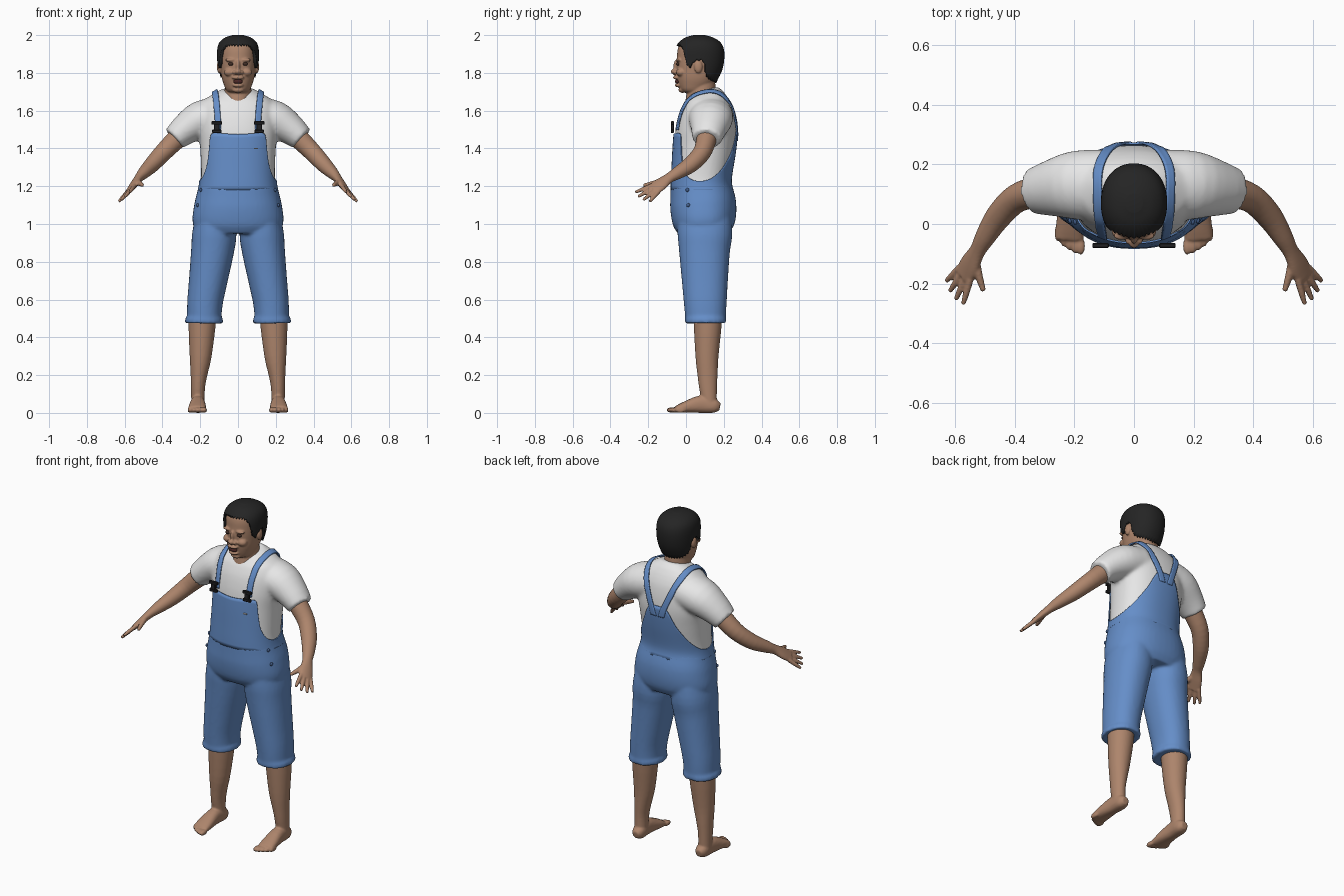
import bpy
import bmesh
import math
from mathutils import Vector, Matrix

default = bpy.data.objects.get("Cube")
if default:
    bpy.data.objects.remove(default, do_unlink=True)


def material(name, colour):
    mat = bpy.data.materials.new(name)
    mat.use_nodes = True
    mat.diffuse_color = (*colour, 1)
    mat.node_tree.nodes["Principled BSDF"].inputs["Base Color"].default_value = (*colour, 1)
    return mat


SKIN = material("skin", (.42, .235, .15))
DENIM = material("denim blue", (.13, .27, .58))
SHIRT = material("shirt white", (.8, .8, .8))
HAIR = material("hair black", (.018, .018, .018))
BUCKLE = material("buckle black", (.015, .015, .017))
EYE = material("eye brown", (.05, .025, .018))
MOUTH = material("mouth dark red", (.07, .02, .018))
BUTTON = material("button blue", (.06, .12, .27))


# ---- helpers ----
def look(rows, t):
    """Smooth lookup in rows keyed by their first column."""
    n = len(rows)
    i = 0
    while i < n - 2 and t > rows[i + 1][0]:
        i += 1
    p, q = rows[i], rows[i + 1]
    before, after = rows[max(i - 1, 0)], rows[min(i + 2, n - 1)]
    h = q[0] - p[0]
    s = min(max((t - p[0]) / h, 0), 1)
    out = []
    for k in range(1, len(p)):
        m0 = (q[k] - before[k]) / (q[0] - before[0]) * h
        m1 = (after[k] - p[k]) / (after[0] - p[0]) * h
        d = q[k] - p[k]
        out.append(p[k] + s * (m0 + s * (3 * d - 2 * m0 - m1 + s * (m0 + m1 - 2 * d))))
    return out


def sample(path, count):
    rows = [(i, *p) for i, p in enumerate(path)]
    return [look(rows, (len(path) - 1) * i / (count - 1)) for i in range(count)]


def power(v, e):
    return math.copysign(abs(v) ** e, v)


def tube(bm, stations, ref, e=1.0, sides=(1,), seg=32):
    """Capped loft through (x, y, z, a, b) stations, repeated for each side."""
    ref = Vector(ref)
    pts = [Vector(s[:3]) for s in stations]
    for side in sides:
        rings = []
        for i, s in enumerate(stations):
            t = (pts[min(i + 1, len(pts) - 1)] - pts[max(i - 1, 0)]).normalized()
            u = (ref - t * ref.dot(t)).normalized()
            v = t.cross(u)
            ring = []
            for j in range(seg):
                w = math.tau * j / seg
                p = pts[i] + u * s[3] * power(math.cos(w), e) + v * s[4] * power(math.sin(w), e)
                ring.append(bm.verts.new((p.x * side, p.y, p.z)))
            rings.append(ring)
        for r, q in zip(rings, rings[1:]):
            for j in range(seg):
                k = (j + 1) % seg
                bm.faces.new((r[j], r[k], q[k], q[j]))
        bm.faces.new(rings[0])
        bm.faces.new(rings[-1])


def ball(bm, centre, radii, sides=(1,)):
    for side in sides:
        c = Vector((centre[0] * side, centre[1], centre[2]))
        bmesh.ops.create_uvsphere(bm, u_segments=20, v_segments=12, radius=1,
                                  matrix=Matrix.Translation(c) @ Matrix.Diagonal((*radii, 1)))


def box(bm, centre, size):
    bmesh.ops.create_cube(bm, size=1, matrix=Matrix.Translation(centre) @ Matrix.Diagonal((*size, 1)))


def finish(bm, name, mat, voxel=0, relax=4, smooth=True):
    bmesh.ops.recalc_face_normals(bm, faces=bm.faces[:])
    mesh = bpy.data.meshes.new(name)
    bm.to_mesh(mesh)
    bm.free()
    mesh.materials.append(mat)
    for poly in mesh.polygons:
        poly.use_smooth = smooth
    obj = bpy.data.objects.new(name, mesh)
    bpy.context.collection.objects.link(obj)
    if voxel:
        rem = obj.modifiers.new("blend", 'REMESH')
        rem.mode, rem.voxel_size, rem.use_smooth_shade = 'VOXEL', voxel, True
        rel = obj.modifiers.new("relax", 'SMOOTH')
        rel.factor, rel.iterations = .5, relax
    return obj


def cloth(obj, target, mode, offset, thick):
    wrap = obj.modifiers.new("drape", 'SHRINKWRAP')
    wrap.target, wrap.wrap_mode, wrap.offset = target, mode, offset
    sol = obj.modifiers.new("thickness", 'SOLIDIFY')
    sol.thickness, sol.offset = thick, 0


def stack(table, low, high, count, off=0):
    """Stations from a (z, half width, front y, back y) table."""
    out = []
    for i in range(count):
        z = low + (high - low) * i / (count - 1)
        a, f, b = look(table, z)
        out.append((0, (f + b) / 2, z, a + off, (b - f) / 2 + off))
    return out


def on_body(table, z, phi, off, e):
    """Point at angle phi from the front."""
    a, f, b = look(table, z)
    return Vector(((a + off) * power(math.sin(phi), e),
                   (f + b) / 2 - ((b - f) / 2 + off) * power(math.cos(phi), e), z))


def shell(table, edge, top, cols, rows, off, e, jag=0, close=False):
    """Open sheet round a body between an angle-driven edge and a level."""
    bm = bmesh.new()
    grid = []
    for i in range(rows):
        s = i / (rows - 1)
        s = 1 - (1 - s) ** 2 if close else s
        ring = []
        for j in range(cols):
            phi = math.tau * j / cols
            deg = math.degrees(min(phi, math.tau - phi))
            z0 = look(edge, deg)[0] + jag * (1 if j % 2 else -1)
            ring.append(bm.verts.new(on_body(table, z0 + (top - z0) * s, phi, off, e)))
        grid.append(ring)
    for r, q in zip(grid, grid[1:]):
        for j in range(cols):
            k = (j + 1) % cols
            bm.faces.new((r[j], r[k], q[k], q[j]))
    if close:
        bm.faces.new(grid[-1])
    return bm


BOTH = (1, -1)
X, Y = (1, 0, 0), (0, 1, 0)
TORSO = [(.95, .2, -.035, .23), (1, .235, -.065, .255), (1.1, .228, -.08, .262),
         (1.2, .205, -.078, .24), (1.26, .2, -.075, .24), (1.4, .205, -.068, .262),
         (1.5, .215, -.058, .27), (1.6, .21, -.035, .255), (1.66, .18, -.012, .225),
         (1.69, .13, .005, .2), (1.71, .09, .02, .175)]

# ---- shirt: trunk and sleeves blended together ----
bm = bmesh.new()
tube(bm, stack(TORSO, 1.14, 1.71, 24, -.005), X, .88, seg=48)
sleeve = [(.1, .13, 1.575, .12, .1), (.2, .13, 1.55, .115, .1),
          (.28, .12, 1.5, .094, .082), (.338, .11, 1.45, .077, .066)]
tube(bm, sample(sleeve, 10), Y, sides=BOTH)
shirt = finish(bm, "shirt", SHIRT, .01, 6)

# ---- trousers: hips, legs and rolled hems ----
bm = bmesh.new()
tube(bm, stack(TORSO, .955, 1.21, 14, .004), X, .88, seg=48)
leg = [(.115, .095, 1.08, .1, .14), (.125, .1, .95, .117, .145), (.136, .098, .85, .113, .134),
       (.158, .1, .7, .102, .122), (.175, .102, .58, .094, .113), (.18, .104, .475, .09, .105)]
tube(bm, sample(leg, 18), X, .92, BOTH)
hem = [(.18, .104, .515, .088, .1), (.18, .104, .5, .1, .11), (.18, .104, .476, .1, .11)]
tube(bm, hem, X, .92, BOTH)
finish(bm, "trousers", DENIM, .009, 5)

# ---- bib: wraps the trunk, high at front and back, low at the sides ----
BIB = [(0, 1.475), (36, 1.48), (41, 1.46), (45, 1.4), (52, 1.31), (68, 1.245), (95, 1.23),
       (125, 1.28), (150, 1.38), (168, 1.49), (180, 1.5)]
bib = finish(shell(TORSO, BIB, 1.18, 128, 16, .004, .88), "bib", DENIM)
cloth(bib, shirt, 'OUTSIDE_SURFACE', .006, .006)

# ---- shoulder straps ----
strap_path = [(.112, -.065, 1.5), (.115, -.045, 1.59), (.122, .01, 1.675), (.128, .09, 1.71),
              (.118, .17, 1.69), (.085, .245, 1.6), (.045, .275, 1.5), (.025, .27, 1.44)]
bm = bmesh.new()
for side in BOTH:
    path = [Vector((p[0] * side, p[1], p[2])) for p in sample(strap_path, 48)]
    previous = None
    for p in path:
        row = [bm.verts.new(p + Vector((k * .009, 0, 0))) for k in (-2, -1, 0, 1, 2)]
        if previous:
            for k in range(4):
                bm.faces.new((previous[k], previous[k + 1], row[k + 1], row[k]))
        previous = row
cloth(finish(bm, "shoulder_straps", DENIM), shirt, 'ABOVE_SURFACE', .009, .008)

# ---- buckles, buttons and pocket tag ----
bm = bmesh.new()
for side in BOTH:
    for z, width, height in ((1.535, .056, .018), (1.513, .03, .035), (1.49, .05, .018)):
        box(bm, (.112 * side, -.072, z), (width, .016, height))
buckles = finish(bm, "buckles", BUCKLE, smooth=False)
buckles.modifiers.new("rounding", 'BEVEL').width = .003

bm = bmesh.new()
for z in (1.18, 1.1):
    ball(bm, on_body(TORSO, z, math.radians(66), .004, .88), (.007, .01, .01), BOTH)
finish(bm, "side_buttons", BUTTON)

bm = bmesh.new()
box(bm, on_body(TORSO, 1.4, math.radians(23), .011, .88), (.022, .006, .006))
finish(bm, "pocket_tag", SHIRT, smooth=False)

# ---- arms and hands ----
spread = Vector((.57, .65, -.5))
reach = Vector((.42, -.75, -.51))
knuckles = Vector((.572, -.175, 1.18))
arm = [(.24, .13, 1.53, .06, .06), (.32, .11, 1.455, .054, .054), (.395, .085, 1.38, .048, .048),
       (.455, .025, 1.315, .044, .042), (.5, -.045, 1.27, .035, .032),
       (.525, -.09, 1.243, .029, .023), (.55, -.135, 1.21, .04, .019), (*knuckles, .04, .014)]
bm = bmesh.new()
tube(bm, sample(arm, 26), spread, sides=BOTH)
for i, length in enumerate((.077, .088, .085, .068)):
    k = i - 1.5
    base = knuckles + spread * k * .02 - reach * .015
    tip = base + (reach + spread * k * .18) * (length + .015)
    tube(bm, [(*base, .012, .012), (*base.lerp(tip, .6), .011, .011), (*tip, .008, .008)],
         spread, sides=BOTH, seg=12)
thumb = [(.535, -.105, 1.232, .016, .016), (.523, -.165, 1.217, .015, .014), (.505, -.225, 1.205, .009, .009)]
tube(bm, sample(thumb, 6), spread, sides=BOTH, seg=12)
finish(bm, "arms_and_hands", SKIN, .005, 3)

# ---- lower legs and feet ----
bm = bmesh.new()
shin = [(.185, .115, .56, .07, .075), (.19, .115, .47, .072, .074), (.198, .111, .3, .058, .061),
        (.207, .114, .2, .044, .053), (.212, .117, .13, .037, .047), (.212, .125, .04, .035, .038)]
tube(bm, sample(shin, 16), X, sides=BOTH)
foot = [(.21, .18, .032, .02, .02), (.21, .15, .037, .036, .037), (.213, .08, .046, .038, .046),
        (.215, 0, .031, .046, .031), (.217, -.05, .019, .048, .019)]
tube(bm, sample(foot, 14), X, .85, BOTH)
for i, tip in enumerate((-.104, -.1, -.09, -.077, -.06)):
    ball(bm, (.178 + .0195 * i, tip + .03, .015), (.014 - .001 * i, .03, .015), BOTH)
finish(bm, "lower_legs_and_feet", SKIN, .006, 3)

# ---- head: skull, neck, ears and facial relief ----
HEAD = [(1.69, .045, .005, .1), (1.705, .06, -.015, .12), (1.73, .072, -.037, .135),
        (1.77, .085, -.05, .155), (1.82, .092, -.052, .178), (1.88, .096, -.048, .188),
        (1.93, .094, -.042, .184), (1.96, .082, -.02, .165), (1.98, .055, .01, .13),
        (1.99, .022, .045, .095)]
bm = bmesh.new()
tube(bm, stack(HEAD, 1.69, 1.985, 28), X, .92, seg=48)
tube(bm, [(0, .075, 1.6, .085, .085), (0, .08, 1.67, .073, .08), (0, .085, 1.75, .068, .07)], X)
ball(bm, (.1, .065, 1.832), (.012, .022, .034), BOTH)
ball(bm, (.04, -.04, 1.868), (.03, .014, .009), BOTH)
ball(bm, (.045, -.026, 1.803), (.03, .026, .022), BOTH)
ball(bm, (0, -.053, 1.838), (.011, .013, .032))
ball(bm, (0, -.062, 1.807), (.017, .019, .015))
ball(bm, (.018, -.055, 1.803), (.012, .013, .011), BOTH)
ball(bm, (0, -.05, 1.775), (.034, .02, .01))
ball(bm, (0, -.042, 1.734), (.029, .018, .01))
ball(bm, (0, -.018, 1.71), (.032, .022, .016))
finish(bm, "head_and_neck", SKIN, .005, 3)

bm = bmesh.new()
ball(bm, (.038, -.042, 1.847), (.015, .01, .009), BOTH)
finish(bm, "eyes", EYE)
bm = bmesh.new()
ball(bm, (0, -.045, 1.754), (.025, .013, .013))
finish(bm, "mouth", MOUTH)

# ---- hair: ragged cap with sideburns and a low nape ----
HAIRLINE = [(0, 1.945), (35, 1.942), (52, 1.91), (62, 1.85), (72, 1.83), (80, 1.86),
            (100, 1.86), (110, 1.8), (130, 1.77), (180, 1.755)]
hair = finish(shell(HEAD, HAIRLINE, 1.99, 80, 22, .005, .92, .005, True), "hair", HAIR)
thick = hair.modifiers.new("thickness", 'SOLIDIFY')
thick.thickness, thick.offset = .02, 0
